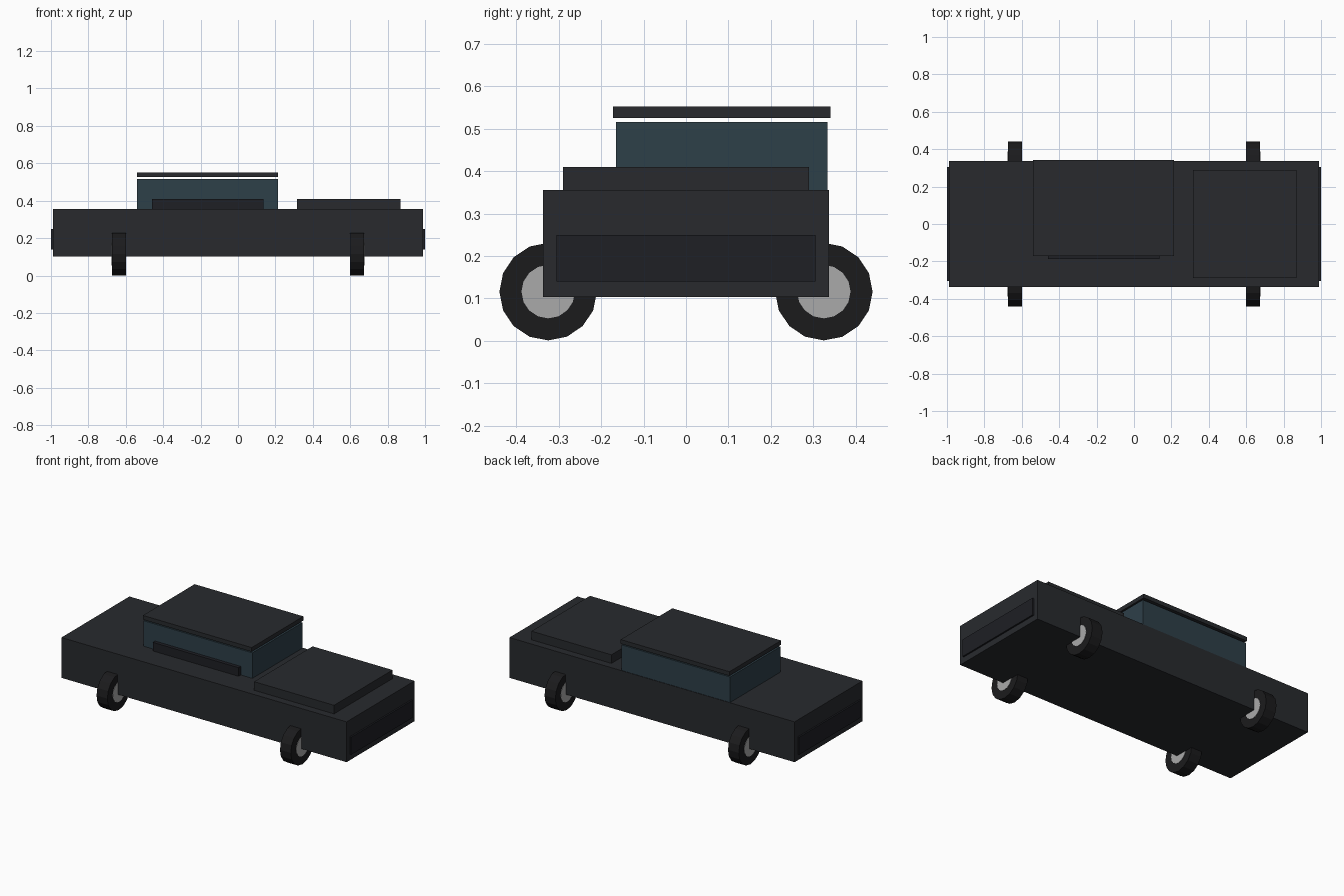
import bpy
import math

if "Cube" in bpy.data.objects:
    bpy.data.objects.remove(bpy.data.objects["Cube"])


def material(name, r, g, b):
    m = bpy.data.materials.new(name)
    m.diffuse_color = (r, g, b, 1)
    m.use_nodes = True
    m.node_tree.nodes["Principled BSDF"].inputs["Base Color"].default_value = m.diffuse_color
    return m


PAINT = material("dark_paint", 0.021, 0.023, 0.027)
TRIM = material("trim", 0.013, 0.014, 0.018)
GLASS = material("glass", 0.027, 0.05, 0.066)
RUBBER = material("rubber", 0.011, 0.011, 0.012)
METAL = material("metal", 0.4, 0.4, 0.4)


def box(name, x, y, z, mat):
    """Box from (min, max) ranges."""
    bpy.ops.mesh.primitive_cube_add(size=1, location=[sum(r) / 2 for r in (x, y, z)])
    o = bpy.context.object
    o.name = name
    o.scale = [r[1] - r[0] for r in (x, y, z)]
    bpy.ops.object.transform_apply(location=False, rotation=False, scale=True)
    o.data.materials.append(mat)


def disc(name, loc, radius, width, mat):
    """Low-poly cylinder with its axis along x."""
    bpy.ops.mesh.primitive_cylinder_add(vertices=16, radius=radius, depth=width,
                                        location=loc, rotation=(0, math.pi / 2, 0))
    o = bpy.context.object
    o.name = name
    o.data.materials.append(mat)


# Main body and raised deck panel
box("body", (-0.99, 0.99), (-0.337, 0.337), (0.103, 0.356), PAINT)
box("hood", (0.315, 0.87), (-0.29, 0.29), (0.35, 0.41), PAINT)

# Cabin with floating roof, and the strip along its front side
box("cabin_glass", (-0.54, 0.215), (-0.165, 0.334), (0.35, 0.516), GLASS)
box("roof", (-0.54, 0.215), (-0.172, 0.341), (0.526, 0.552), PAINT)
box("side_strip", (-0.46, 0.135), (-0.187, -0.16), (0.35, 0.41), TRIM)

# Bumper plates and wheels
for sx, end in ((1, "right"), (-1, "left")):
    box(f"bumper_{end}", tuple(sorted((sx * 0.98, sx))), (-0.305, 0.305), (0.14, 0.25), TRIM)
    for sy, side in ((-1, "front"), (1, "back")):
        loc = (sx * 0.637, sy * 0.325, 0.116)
        disc(f"tyre_{side}_{end}", loc, 0.115, 0.075, RUBBER)
        disc(f"hub_{side}_{end}", loc, 0.063, 0.079, METAL)
